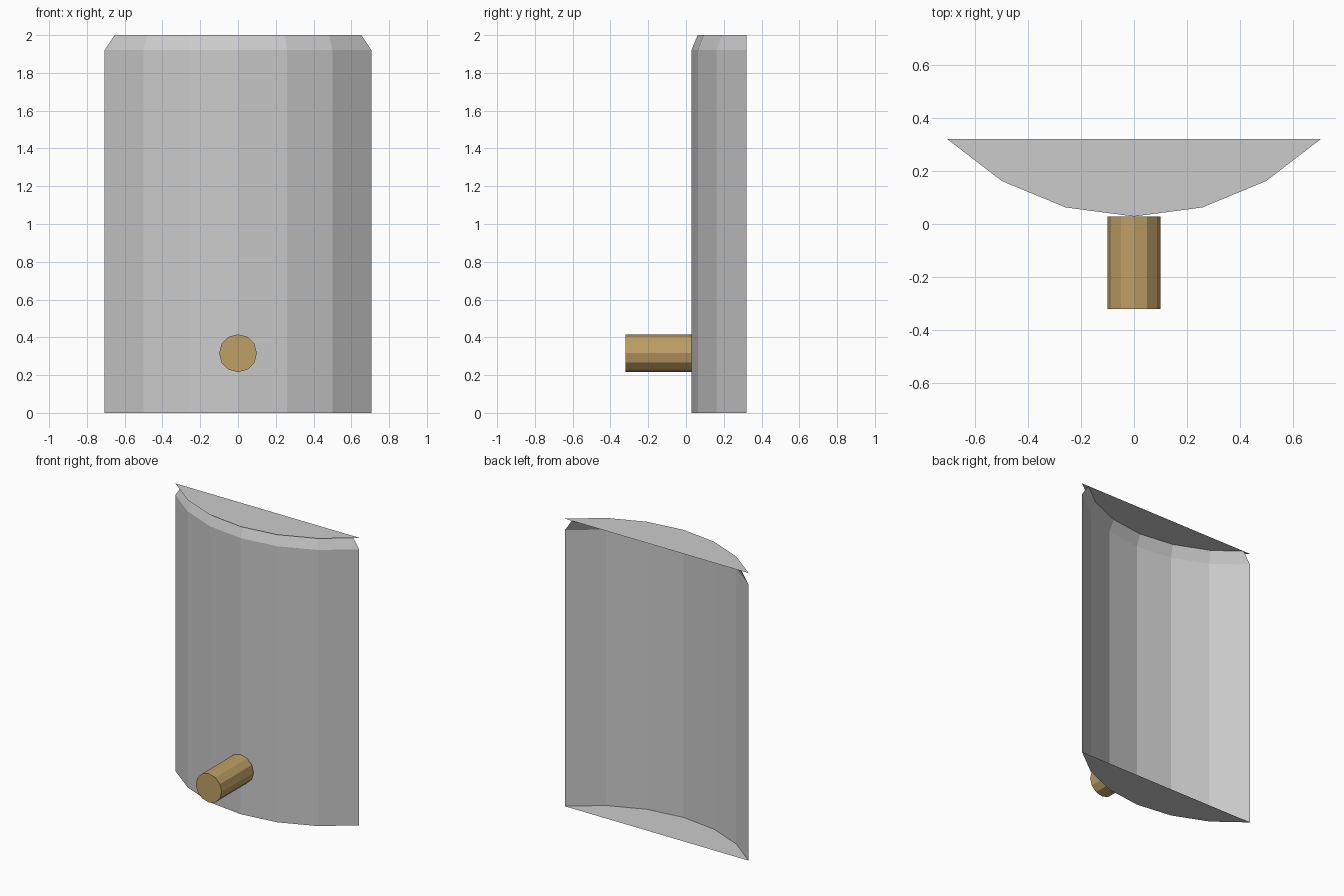
import bpy, bmesh, math
from mathutils import Matrix

if "Cube" in bpy.data.objects:
    bpy.data.objects.remove(bpy.data.objects["Cube"])

CY = 1.0286          # centre of the arc, behind the model
BACK = 0.3215        # open back edge
HEIGHT, SHOULDER, TOP_R = 2.0, 1.92, 0.967


def material(name, rgb):
    m = bpy.data.materials.new(name)
    m.diffuse_color = (*rgb, 1)
    m.use_nodes = True
    m.node_tree.nodes["Principled BSDF"].inputs["Base Color"].default_value = m.diffuse_color
    return m


grey = material("grey", (0.6, 0.6, 0.6))
brass = material("brass", (0.52, 0.35, 0.13))


def finish(name, bm, mat):
    me = bpy.data.meshes.new(name)
    bm.to_mesh(me)
    bm.free()
    me.materials.append(mat)
    ob = bpy.data.objects.new(name, me)
    bpy.context.collection.objects.link(ob)
    return ob


def arc(r, z):
    """Front-facing quarter arc, trimmed at the back edge."""
    pts = [(r * math.sin(math.radians(a)), CY - r * math.cos(math.radians(a)))
           for a in range(-45, 46, 15)]
    for end, nxt in ((0, 1), (-1, -2)):
        (x0, y0), (x1, y1) = pts[nxt], pts[end]
        if y1 > BACK:
            t = (BACK - y0) / (y1 - y0)
            pts[end] = (x0 + t * (x1 - x0), BACK)
    return [(x, y, z) for x, y in pts]


# Curved front wall with a sloped shoulder, open at the back
bm = bmesh.new()
rings = [[bm.verts.new(p) for p in arc(r, z)]
         for r, z in ((1, 0), (1, SHOULDER), (TOP_R, HEIGHT))]
for low, high in zip(rings, rings[1:]):
    for i in range(len(low) - 1):
        bm.faces.new((low[i], low[i + 1], high[i + 1], high[i]))
finish("curved_wall", bm, grey)

# Flat end plates, both the full arc outline
for name, z in (("bottom_plate", 0), ("top_plate", HEIGHT)):
    bm = bmesh.new()
    f = bm.faces.new([bm.verts.new(p) for p in arc(1, z)])
    if z == 0:
        f.normal_flip()
    finish(name, bm, grey)

# Short twelve-sided spout on the front
bm = bmesh.new()
bmesh.ops.create_cone(bm, cap_ends=True, segments=12, radius1=0.1, radius2=0.1,
                      depth=0.35,
                      matrix=Matrix.Translation((0, -0.1465, 0.316))
                      @ Matrix.Rotation(math.radians(90), 4, 'X'))
finish("front_spout", bm, brass)
